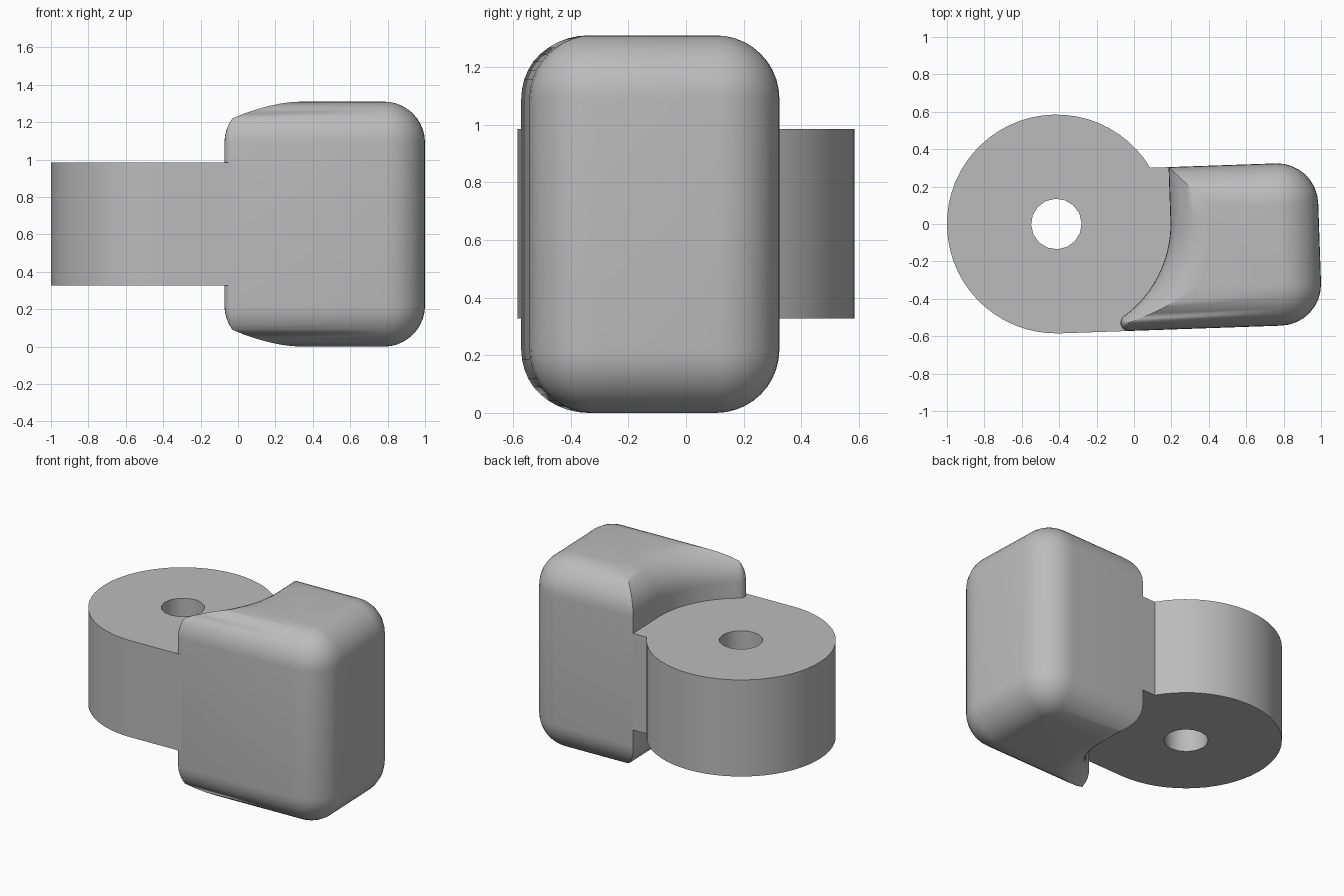
import bpy, bmesh
from math import sin, cos, asin, atan2, hypot, pi, radians, sqrt

if "Cube" in bpy.data.objects:
    bpy.data.objects.remove(bpy.data.objects["Cube"])

grey = bpy.data.materials.new("plain grey")
grey.use_nodes = True
COLOUR = (0.5, 0.5, 0.5, 1)
grey.diffuse_color = COLOUR
grey.node_tree.nodes["Principled BSDF"].inputs["Base Color"].default_value = COLOUR

# Shared dimensions, measured from the hinge axis
RING, HOLE, WALL = 0.585, 0.135, 0.61
BACK, END = 0.283, 1.403
FILLET, TIP = 0.22, 0.044
HEIGHT, MID = 1.31, 0.656


def arc(cx, cy, r, a, b, n):
    return [(cx + r * cos(a + (b - a) * i / n), cy + r * sin(a + (b - a) * i / n))
            for i in range(n + 1)]


def finish(bm, name):
    bmesh.ops.remove_doubles(bm, verts=bm.verts, dist=0.0005)
    bmesh.ops.recalc_face_normals(bm, faces=bm.faces)
    mesh = bpy.data.meshes.new(name)
    bm.to_mesh(mesh)
    bm.free()
    mesh.materials.append(grey)
    obj = bpy.data.objects.new(name, mesh)
    bpy.context.collection.objects.link(obj)
    obj.location.x = -0.415
    obj.rotation_euler.z = radians(2)
    bpy.ops.object.select_all(action='DESELECT')
    obj.select_set(True)
    bpy.context.view_layer.objects.active = obj
    bpy.ops.object.shade_smooth_by_angle(angle=radians(32))


# Hinge knuckle: ring with a web running into the block
def knuckle():
    bm = bmesh.new()
    outline = arc(0, 0, RING, asin(BACK / RING), 1.5 * pi, 40)
    outline += [(0.37, -RING), (0.5, -0.5), (0.66, -0.3), (0.66, 0.2), (WALL, BACK)]
    hole = arc(0, 0, HOLE, 0, 2 * pi, 16)[:-1]
    edges = []
    for loop in (outline, hole):
        vs = [bm.verts.new((x, y, MID - 0.329)) for x, y in loop]
        edges += [bm.edges.new((vs[i - 1], vs[i])) for i in range(len(vs))]
    bmesh.ops.triangle_fill(bm, edges=edges, use_beauty=True)
    new = bmesh.ops.extrude_face_region(bm, geom=bm.faces[:], use_keep_orig=True)["geom"]
    bmesh.ops.translate(bm, vec=(0, 0, 0.658),
                        verts=[g for g in new if isinstance(g, bmesh.types.BMVert)])
    finish(bm, "hinge_knuckle")


# Block outline shrunk inward by d: rounded end, hollow side, narrow tip
def block_outline(d):
    r, wall = FILLET - d, WALL + d
    tip = max(TIP - d, 0)
    ty = -RING + d + tip
    tx = sqrt((wall + tip) ** 2 - ty ** 2)
    a = atan2(ty, tx)
    pts = arc(END - FILLET, -RING + FILLET, r, -pi / 2, 0, 8)
    pts += arc(END - FILLET, BACK - FILLET, r, 0, pi / 2, 8)
    pts.append((wall, BACK - d))
    pts += arc(0, 0, wall, 0, a, 20)
    pts += arc(tx, ty, tip, a + pi, 1.5 * pi, 6)[1:]
    return pts


# Gripping block: stacked outlines that round over at top and bottom
def block():
    bm = bmesh.new()
    steps = 10
    turns = [i * pi / 2 / steps for i in range(steps + 1)]
    levels = [(FILLET * (1 - cos(t)), HEIGHT - FILLET + FILLET * sin(t)) for t in turns]
    levels = [(d, HEIGHT - z) for d, z in reversed(levels)] + levels
    rings = [[bm.verts.new((x, y, z)) for x, y in block_outline(d)] for d, z in levels]
    n = len(rings[0])
    for low, high in zip(rings, rings[1:]):
        for i in range(n):
            bm.faces.new((low[i - 1], low[i], high[i], high[i - 1]))
    bm.faces.new(rings[0][::-1])
    bm.faces.new(rings[-1])
    finish(bm, "grip_block")


knuckle()
block()
